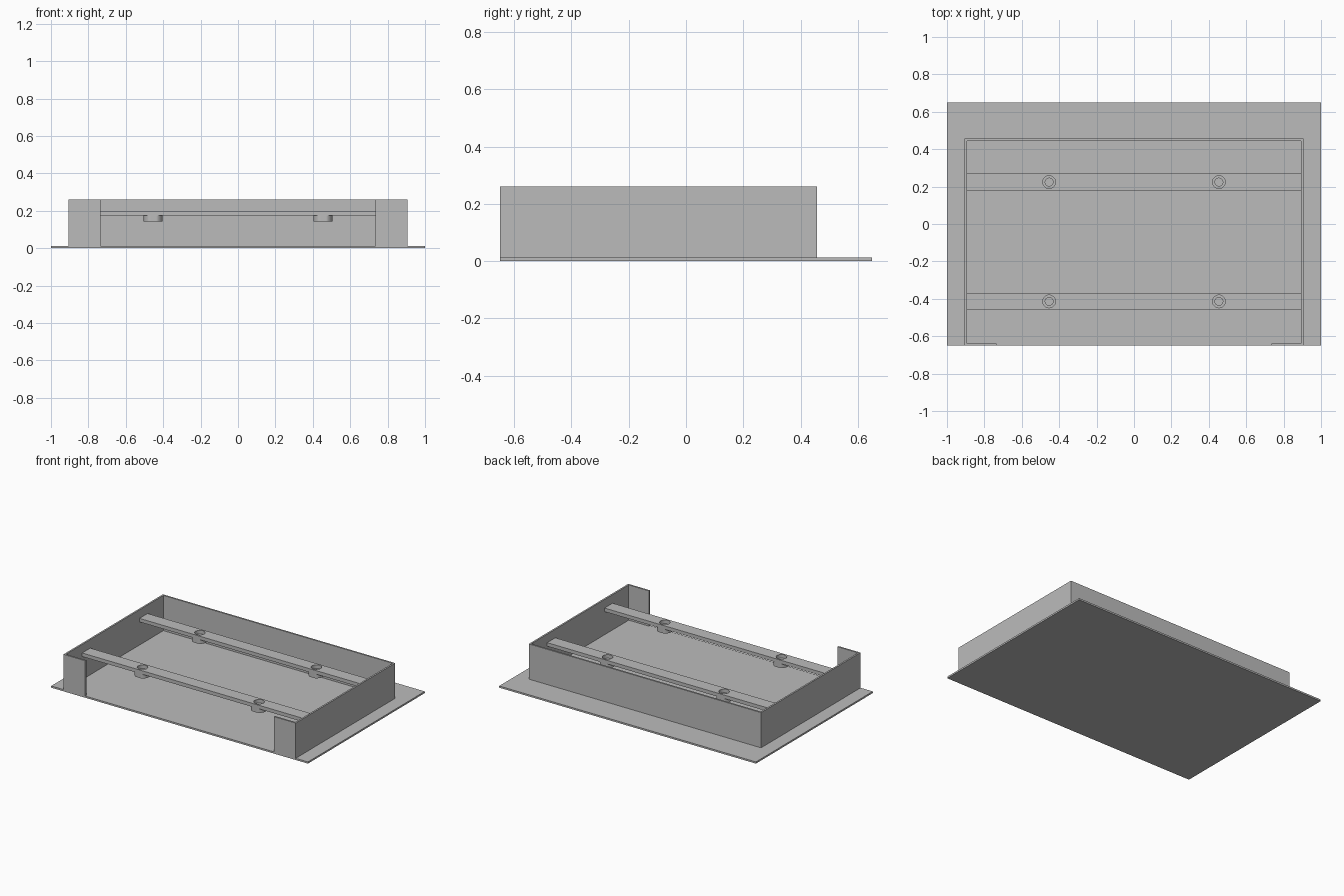
import bpy, bmesh
from math import cos, sin, tau

if "Cube" in bpy.data.objects:
    bpy.data.objects.remove(bpy.data.objects["Cube"], do_unlink=True)

GREY = (0.5, 0.5, 0.5, 1)
mat = bpy.data.materials.new("plain grey")
mat.use_nodes = True
mat.diffuse_color = GREY
mat.node_tree.nodes["Principled BSDF"].inputs["Base Color"].default_value = GREY


def prism(name, outline, z0, z1):
    """Extrude a flat outline from z0 up to z1."""
    bm = bmesh.new()
    face = bm.faces.new([bm.verts.new((x, y, z0)) for x, y in outline])
    new = bmesh.ops.extrude_face_region(bm, geom=[face])["geom"]
    verts = [v for v in new if isinstance(v, bmesh.types.BMVert)]
    bmesh.ops.translate(bm, verts=verts, vec=(0, 0, z1 - z0))
    bmesh.ops.recalc_face_normals(bm, faces=bm.faces)
    mesh = bpy.data.meshes.new(name)
    bm.to_mesh(mesh)
    bm.free()
    mesh.materials.append(mat)
    obj = bpy.data.objects.new(name, mesh)
    bpy.context.collection.objects.link(obj)
    return obj


def rect(x, y0, y1):
    return [(-x, y0), (x, y0), (x, y1), (-x, y1)]


def circle(cx, cy, r, clip=1):
    """Round outline, flattened where it would pass the clip distance in y."""
    return [(cx + r * cos(tau * i / 48), cy + max(-clip, min(clip, r * sin(tau * i / 48))))
            for i in range(48)]


def activate(obj):
    bpy.ops.object.select_all(action='DESELECT')
    obj.select_set(True)
    bpy.context.view_layer.objects.active = obj


def drill(obj, cx, cy, r):
    """Cut a vertical round hole through the object."""
    cutter = prism("hole_cutter", circle(cx, cy, r), 0.1, 0.3)
    cutter.hide_render = True
    mod = obj.modifiers.new("hole", 'BOOLEAN')
    mod.operation = 'DIFFERENCE'
    mod.solver = 'EXACT'
    mod.object = cutter
    activate(obj)
    bpy.ops.object.modifier_apply(modifier=mod.name)
    bpy.data.objects.remove(cutter, do_unlink=True)


def smooth(obj):
    activate(obj)
    bpy.ops.object.shade_smooth_by_angle()


# Base plate
FRONT, BACK, BASE = -0.65, 0.65, 0.012
prism("base_plate", rect(1.0, FRONT, BACK), 0, BASE)

# Wall around three sides, with short returns at the front
T, WX, WY, LIP = 0.012, 0.905, 0.457, 0.735
half = [(LIP, FRONT + T), (LIP, FRONT), (WX, FRONT), (WX, WY)]
inner = [(WX - T, WY - T), (WX - T, FRONT + T)]
outline = half + [(-x, y) for x, y in reversed(half)]
outline += [(-x, y) for x, y in reversed(inner)] + inner
prism("surrounding_wall", outline, BASE, 0.26)

# Cross rails, each with two counterbored bosses underneath
HALF_RAIL = 0.045
for place, y in (("front", -0.414), ("back", 0.224)):
    rail = prism(place + "_rail", rect(WX - T, y - HALF_RAIL, y + HALF_RAIL), 0.175, 0.2)
    for side, x in (("left", 0.454), ("right", -0.454)):
        drill(rail, x, y, 0.034)
        boss = prism(f"{place}_{side}_boss", circle(x, y, 0.05, HALF_RAIL), 0.144, 0.175)
        drill(boss, x, y, 0.021)
        smooth(boss)
    smooth(rail)
